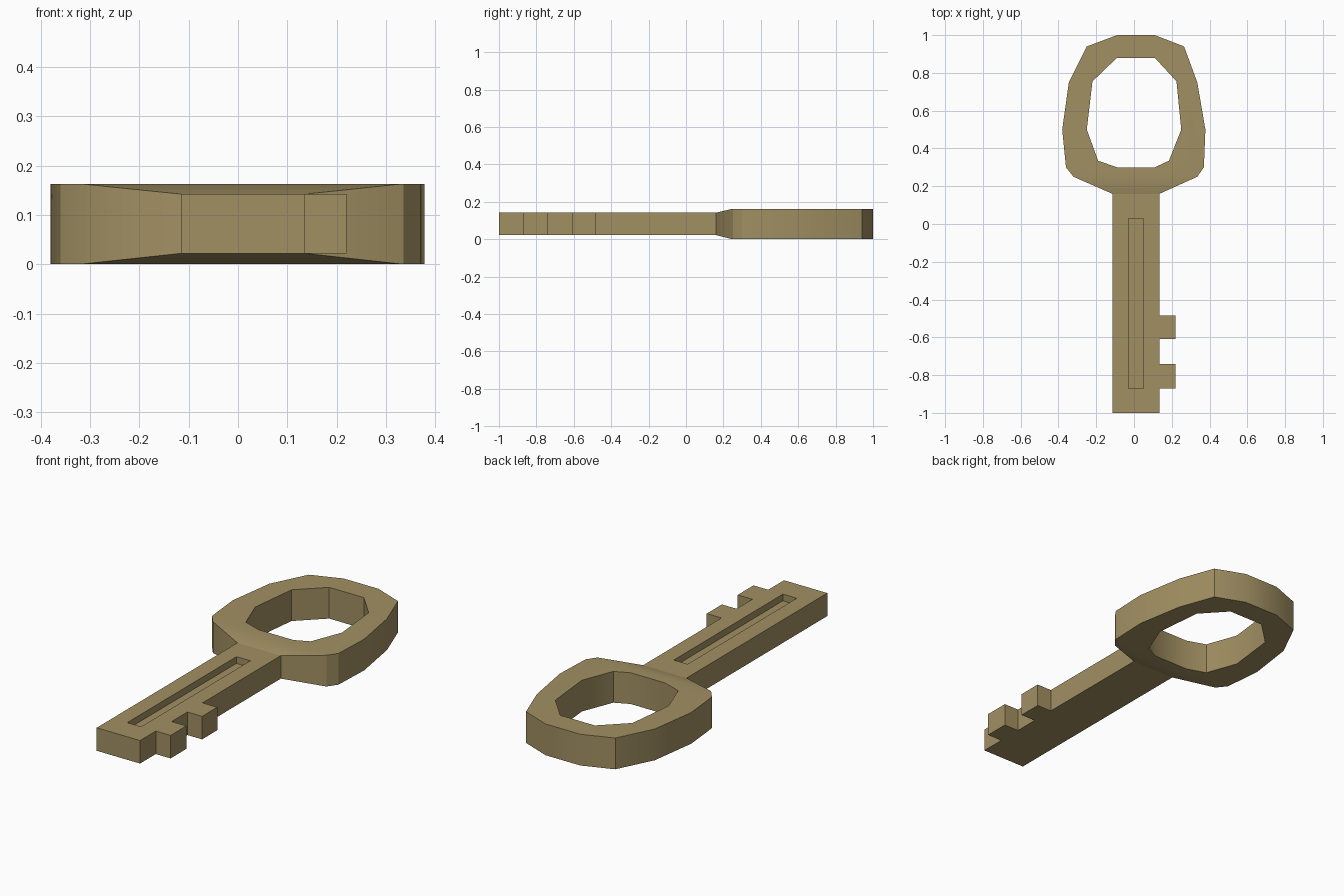
import bpy
import bmesh
import math

if "Cube" in bpy.data.objects:
    bpy.data.objects.remove(bpy.data.objects["Cube"])

brass = bpy.data.materials.new("brass")
brass.diffuse_color = (0.36, 0.28, 0.125, 1)
brass.use_nodes = True
brass.node_tree.nodes["Principled BSDF"].inputs["Base Color"].default_value = brass.diffuse_color


def loop(bm, pts, z):
    return [bm.verts.new((x, y, z)) for x, y in pts]


def walls(bm, a, b):
    n = len(a)
    for i in range(n):
        j = (i + 1) % n
        bm.faces.new((a[i], a[j], b[j], b[i]))


def fill(bm, *loops):
    edges = []
    for vs in loops:
        for i, v in enumerate(vs):
            w = vs[(i + 1) % len(vs)]
            edges.append(bm.edges.get((v, w)) or bm.edges.new((v, w)))
    bmesh.ops.triangle_fill(bm, edges=edges, use_beauty=True,
                            use_dissolve=False, normal=(0, 0, 1))


def finish(bm, name):
    bmesh.ops.recalc_face_normals(bm, faces=bm.faces)
    # merge flat triangles back into clean faces
    bmesh.ops.dissolve_limit(bm, angle_limit=0.001, verts=bm.verts, edges=bm.edges)
    mesh = bpy.data.meshes.new(name)
    bm.to_mesh(mesh)
    bm.free()
    ob = bpy.data.objects.new(name, mesh)
    bpy.context.collection.objects.link(ob)
    mesh.materials.append(brass)
    bpy.ops.object.select_all(action='DESELECT')
    ob.select_set(True)
    bpy.context.view_layer.objects.active = ob
    bpy.ops.object.shade_smooth_by_angle(angle=math.radians(30))
    return ob


NECK_L, NECK_R, NECK_Y = -0.115, 0.135, 0.16
LOW, HIGH = 0.022, 0.142      # blade thickness
TOP = 0.163                   # bow thickness

# blade with two teeth and a groove sunk into the top
outline = [(NECK_L, NECK_Y), (NECK_L, -1), (NECK_R, -1)]
for y0, y1 in ((-0.87, -0.74), (-0.61, -0.485)):
    outline += [(NECK_R, y0), (0.22, y0), (0.22, y1), (NECK_R, y1)]
outline.append((NECK_R, NECK_Y))
groove = [(-0.03, -0.87), (0.05, -0.87), (0.05, 0.03), (-0.03, 0.03)]

bm = bmesh.new()
lower, upper = loop(bm, outline, LOW), loop(bm, outline, HIGH)
rim, floor = loop(bm, groove, HIGH), loop(bm, groove, HIGH - 0.035)
walls(bm, lower, upper)
walls(bm, rim, floor)
bm.faces.new(floor)
fill(bm, lower)
fill(bm, upper, rim)
finish(bm, "key_blade")

# bow: faceted ring joined to the blade by a tapering neck
outer = [(-0.32, 0.25), (-0.36, 0.30), (-0.38, 0.50), (-0.345, 0.75),
         (-0.25, 0.94), (-0.09, 1.0), (0.11, 1.0), (0.265, 0.94),
         (0.335, 0.75), (0.378, 0.50), (0.37, 0.30), (0.335, 0.25)]
inner = [(-0.09, 0.30), (-0.19, 0.335), (-0.25, 0.50), (-0.22, 0.755),
         (-0.09, 0.88), (0.11, 0.88), (0.225, 0.755), (0.25, 0.50),
         (0.185, 0.335), (0.11, 0.30)]

bm = bmesh.new()
out_lo, out_hi = loop(bm, outer, 0), loop(bm, outer, TOP)
in_lo, in_hi = loop(bm, inner, 0), loop(bm, inner, TOP)
neck = [(NECK_R, NECK_Y), (NECK_L, NECK_Y)]
neck_lo, neck_hi = loop(bm, neck, LOW), loop(bm, neck, HIGH)
walls(bm, in_lo, in_hi)
walls(bm, out_lo + neck_lo, out_hi + neck_hi)
for out, hole, nk in ((out_lo, in_lo, neck_lo), (out_hi, in_hi, neck_hi)):
    fill(bm, out, hole)
    bm.faces.new((out[0], out[-1], nk[0], nk[1]))
finish(bm, "key_bow")
